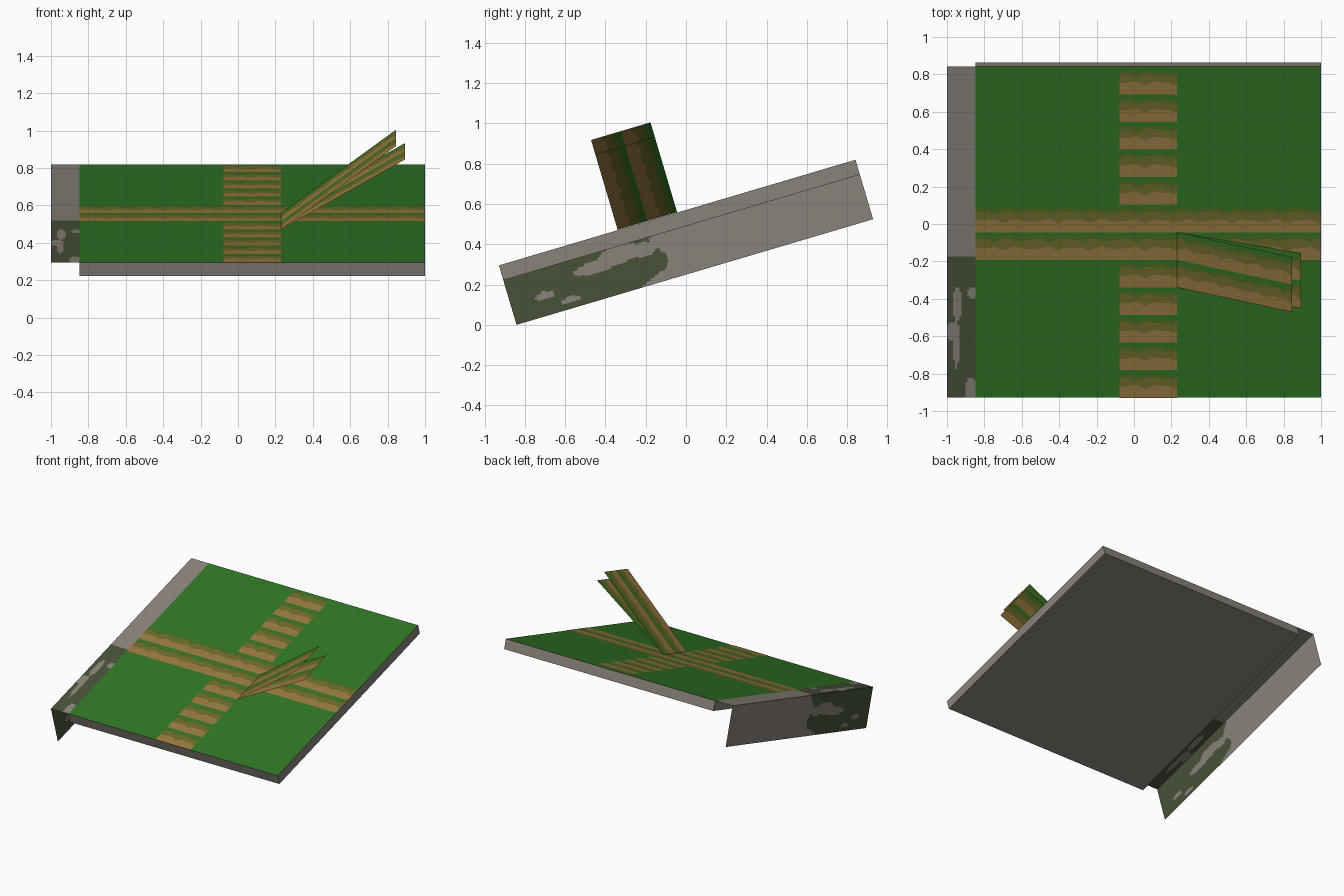
import bpy, bmesh, math
from mathutils import Matrix, Vector

if "Cube" in bpy.data.objects:
    bpy.data.objects.remove(bpy.data.objects["Cube"])

T = 2 / 13                      # grid unit: ground is 12 x 12 units
H = 6 * T                       # half length of the slope
A = math.radians(16.5)
S, C = math.sin(A), math.cos(A)
# slope frame: x across, y up the slope, z normal to the slope
FRAME = Matrix.Translation((0, -T * S, H * S + 2 * T * C)) @ Matrix.Rotation(A, 4, 'X')
X0 = -1 + T                     # left edge of the grass


def material(name, hexcode):
    def lin(c):
        return c / 12.92 if c <= 0.04045 else ((c + 0.055) / 1.055) ** 2.4
    m = bpy.data.materials.new(name)
    m.diffuse_color = [lin(int(hexcode[i:i + 2], 16) / 255) for i in (0, 2, 4)] + [1]
    m.use_nodes = True
    m.node_tree.nodes["Principled BSDF"].inputs["Base Color"].default_value = m.diffuse_color
    return m


GRASS = material("grass_green", "2f7424")
MOSS = material("mossy_green", "4a6a22")
OLIVE = material("olive", "6e6a2a")
BROWN = material("earth_brown", "977840")
STONE = material("stone_grey", "89827a")
LICHEN = material("dark_moss", "485139")


def finish(name, bm, mats):
    me = bpy.data.meshes.new(name)
    bm.transform(FRAME)
    bm.to_mesh(me)
    bm.free()
    for m in mats:
        me.materials.append(m)
    ob = bpy.data.objects.new(name, me)
    bpy.context.collection.objects.link(ob)
    return ob


def scallop(x, phase):
    """Bumpy edge, two bumps per two grid units."""
    return (0.016 * abs(math.sin(math.pi * (x - X0) / T + phase))
            + 0.004 * math.sin(x * 67 + phase * 3) - 0.008)


def earth_rows(bm, x0, x1, v0, top, place, wavy_top):
    """Brown, olive and moss layers with wavy borders, one unit high."""
    n = max(1, round((x1 - x0) / T * 10))
    cols = []
    for i in range(n + 1):
        x = x0 + (x1 - x0) * i / n
        vs = [0, 0.062 + scallop(x, 0.3), 0.108 + scallop(x, 1.2),
              top + (scallop(x, 0.7) * 0.8 if wavy_top else 0)]
        if not wavy_top:
            vs.insert(3, T - 0.022 + 0.3 * scallop(x, 2))
        cols.append([bm.verts.new(place(x, v0 + v)) for v in vs])
    for a, b in zip(cols, cols[1:]):
        for r in range(len(a) - 1):
            bm.faces.new((a[r], b[r], b[r + 1], a[r + 1])).material_index = r


EARTH = [BROWN, OLIVE, MOSS, GRASS]

# grass slab with stone sides and base
bm = bmesh.new()
bmesh.ops.create_cube(bm, size=1, matrix=Matrix.Translation((T / 2, 0, -T / 4))
                      @ Matrix.Diagonal((12 * T, 12 * T, T / 2, 1)))
bm.normal_update()
for f in bm.faces:
    f.material_index = 0 if f.normal.z > 0.5 else 1
finish("ground_slab", bm, [GRASS, STONE])


def on_ground(x, v):
    return Vector((x, v, 0.002))


# crossing path, two rows wide
bm = bmesh.new()
earth_rows(bm, X0, 1, -T, T, on_ground, False)
earth_rows(bm, X0, 1, 0, 0.132, on_ground, True)
finish("cross_path", bm, EARTH)

# climbing steps
bm = bmesh.new()
for k in range(12):
    if k not in (5, 6):
        earth_rows(bm, X0 + 5 * T, X0 + 7 * T, -H + k * T, 0.127, on_ground, True)
finish("path_steps", bm, EARTH)

# two thin raised ramps hinged on the path edge
HINGE = X0 + 7 * T
for name, dx, dz in (("upper_ramp", 0.615, 0.465), ("lower_ramp", 0.663, 0.39)):
    def on_ramp(x, v):
        s = (x - HINGE) / (5 * T)
        return Vector((HINGE + dx * s, v, 0.002 + dz * s))
    bm = bmesh.new()
    for k in (-2, -1):
        earth_rows(bm, HINGE, HINGE + 5 * T, k * T, T, on_ramp, False)
    bmesh.ops.remove_doubles(bm, verts=bm.verts, dist=1e-5)
    finish(name, bm, EARTH)


def in_blob(u, d, blobs):
    return any(((u - a) / ra) ** 2 + ((d - b) / rb) ** 2 < 1 for a, b, ra, rb in blobs)


# stone gaps in the moss: along slope, across, and their radii
WALL_GAPS = [(-0.46, 0.145, 0.12, 0.03), (-0.33, 0.115, 0.11, 0.045),
             (-0.21, 0.13, 0.06, 0.035), (-0.746, 0.209, 0.05, 0.02),
             (-0.627, 0.265, 0.05, 0.017)]
RIM_GAPS = [(-0.40, 0.055, 0.1, 0.022), (-0.55, 0.025, 0.05, 0.03),
            (-0.62, 0.05, 0.14, 0.016), (-0.88, 0.13, 0.07, 0.035),
            (-0.34, 0.14, 0.03, 0.03)]


def wall_moss(u, d):
    edge = -0.14 + 0.03 * math.sin(d * 30 - 4.5) - max(0, d - 0.25) * 2
    return u < edge and not in_blob(u, d, WALL_GAPS)


def rim_moss(u, d):
    return u < -0.13 and not in_blob(u, d, RIM_GAPS)


def mossy_sheet(name, depth, nd, rule, place):
    bm = bmesh.new()
    nu = 150
    rows = [[bm.verts.new(place(-H + 2 * H * i / nu, depth * j / nd))
             for j in range(nd + 1)] for i in range(nu + 1)]
    for i in range(nu):
        for j in range(nd):
            f = bm.faces.new((rows[i][j], rows[i][j + 1], rows[i + 1][j + 1], rows[i + 1][j]))
            u, d = -H + 2 * H * (i + 0.5) / nu, depth * (j + 0.5) / nd
            f.material_index = 1 if rule(u, d) else 0
    finish(name, bm, [STONE, LICHEN])


# stone rim beside the grass and the wall hanging from it
mossy_sheet("stone_rim", T, 14, rim_moss, lambda u, d: Vector((-1 + d, u, 0)))
mossy_sheet("side_wall", 2 * T, 30, wall_moss, lambda u, d: Vector((-1, u, -d)))
